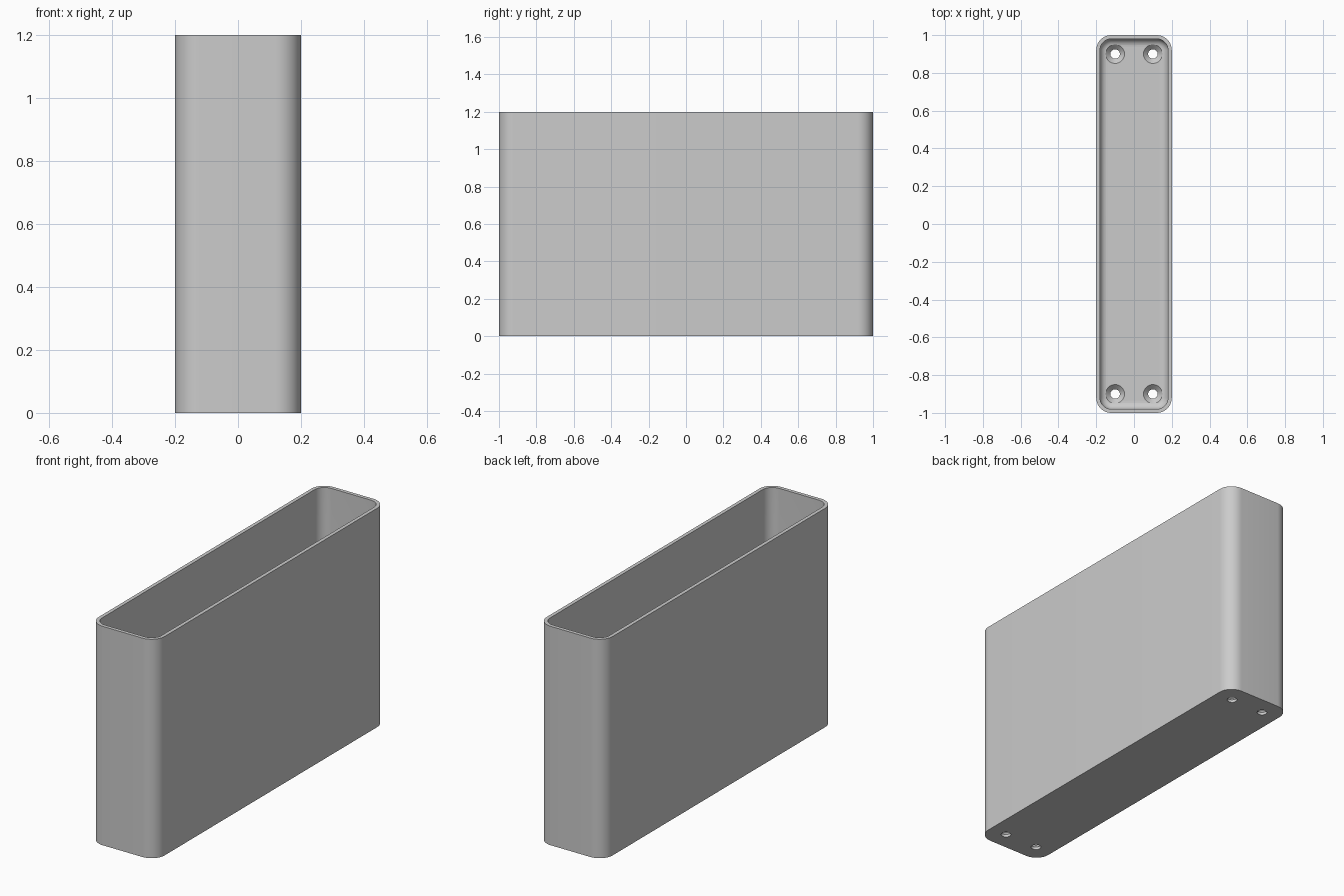
import bpy, bmesh
from math import sin, cos, pi, radians

cube = bpy.data.objects.get("Cube")
if cube:
    bpy.data.objects.remove(cube, do_unlink=True)

HALF_X, HALF_Y, HEIGHT = 0.2, 1.0, 1.2
CORNER, WALL, FLOOR, FILLET = 0.08, 0.02, 0.04, 0.04

grey = bpy.data.materials.new("plain grey")
grey.use_nodes = True
grey.diffuse_color = (0.6, 0.6, 0.6, 1)
grey.node_tree.nodes["Principled BSDF"].inputs["Base Color"].default_value = (0.6, 0.6, 0.6, 1)


def rounded_ring(inset, z, steps=12):
    """Rounded rectangle outline, moved inwards by inset."""
    r = CORNER - inset
    points = []
    for quarter, (sx, sy) in enumerate([(1, 1), (-1, 1), (-1, -1), (1, -1)]):
        for i in range(steps + 1):
            a = (quarter + i / steps) * pi / 2
            points.append((sx * (HALF_X - CORNER) + r * cos(a),
                           sy * (HALF_Y - CORNER) + r * sin(a), z))
    return points


def circle_ring(x, y, r, z, steps=40):
    return [(x + r * cos(2 * pi * i / steps), y + r * sin(2 * pi * i / steps), z)
            for i in range(steps)]


def loft(name, rings):
    """Closed solid through a stack of rings."""
    bm = bmesh.new()
    loops = [[bm.verts.new(p) for p in ring] for ring in rings]
    for a, b in zip(loops, loops[1:]):
        for i in range(len(a)):
            j = (i + 1) % len(a)
            bm.faces.new((a[i], a[j], b[j], b[i]))
    bm.faces.new(loops[0][::-1])
    bm.faces.new(loops[-1])
    bmesh.ops.recalc_face_normals(bm, faces=bm.faces)
    mesh = bpy.data.meshes.new(name)
    bm.to_mesh(mesh)
    bm.free()
    mesh.materials.append(grey)
    obj = bpy.data.objects.new(name, mesh)
    bpy.context.collection.objects.link(obj)
    return obj


# Open bin: outer wall, rim, inner wall, rounded join to the floor
rings = [rounded_ring(0, 0), rounded_ring(0, HEIGHT),
         rounded_ring(WALL, HEIGHT)]
for i in range(9):
    a = i / 8 * pi / 2
    rings.append(rounded_ring(WALL + FILLET * (1 - cos(a)),
                              FLOOR + FILLET * (1 - sin(a))))
bin_body = loft("bin_body", rings)

# Countersunk screw holes in the floor corners
for x in (-0.1, 0.1):
    for y in (-0.9, 0.9):
        profile = [(0.025, -0.05), (0.025, FLOOR - 0.025),
                   (0.05, FLOOR), (0.05, FLOOR + 0.06)]
        cutter = loft("screw_hole_cutter", [circle_ring(x, y, r, z) for r, z in profile])
        cutter.hide_render = True
        cut = bin_body.modifiers.new("screw_hole", 'BOOLEAN')
        cut.operation, cut.solver, cut.object = 'DIFFERENCE', 'EXACT', cutter
        bpy.context.view_layer.objects.active = bin_body
        bpy.ops.object.modifier_apply(modifier=cut.name)
        bpy.data.objects.remove(cutter, do_unlink=True)

# Smooth curves, crisp edges
bpy.ops.object.select_all(action='DESELECT')
bin_body.select_set(True)
bpy.context.view_layer.objects.active = bin_body
bpy.ops.object.shade_smooth_by_angle(angle=radians(30))
